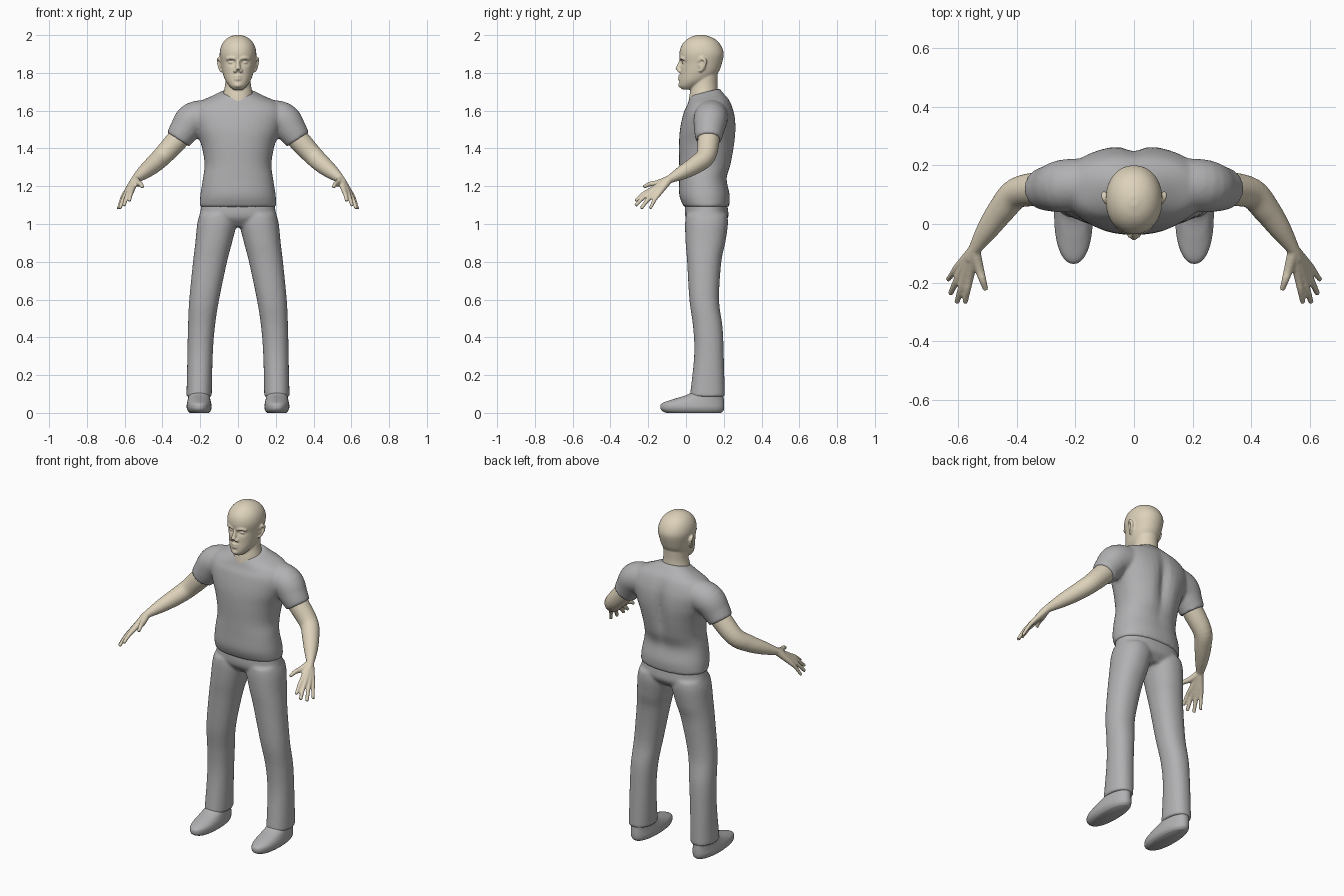
import bpy, bmesh, math
from math import cos, sin, exp, pi, radians
from mathutils import Vector, Matrix

if "Cube" in bpy.data.objects:
    bpy.data.objects.remove(bpy.data.objects["Cube"])

SEG = 40


def material(name, color):
    m = bpy.data.materials.new(name)
    m.use_nodes = True
    m.diffuse_color = color
    bsdf = m.node_tree.nodes["Principled BSDF"]
    bsdf.inputs["Base Color"].default_value = color
    bsdf.inputs["Roughness"].default_value = 0.8
    return m


skin = material("skin", (0.72, 0.64, 0.49, 1))
cloth = material("grey_cloth", (0.44, 0.44, 0.45, 1))


def spline(keys, steps=5):
    """Smooth interpolation through tuples of numbers."""
    out = []
    for i in range(len(keys) - 1):
        a, b, c, d = (keys[max(i - 1, 0)], keys[i], keys[i + 1],
                      keys[min(i + 2, len(keys) - 1)])
        for s in range(steps):
            t = s / steps
            out.append([q + t / 2 * (r - p + t * (2 * p - 5 * q + 4 * r - w
                        + t * (3 * (q - r) + w - p)))
                        for p, q, r, w in zip(a, b, c, d)])
    return out + [list(keys[-1])]


def skin_rings(bm, rings):
    loops = [[bm.verts.new(p) for p in ring] for ring in rings]
    for a, b in zip(loops, loops[1:]):
        for i in range(SEG):
            j = (i + 1) % SEG
            bm.faces.new((a[i], a[j], b[j], b[i]))
    bm.faces.new(loops[0])
    bm.faces.new(loops[-1])


def stack(bm, keys, side=1, power=2.0):
    """Level rings given as (z, centre x, half width, front y, back y)."""
    def sq(v):
        return math.copysign(abs(v) ** (2 / power), v)
    rings = []
    for z, x, rx, y0, y1 in spline(keys):
        rings.append([(side * (x + rx * sq(cos(2 * pi * i / SEG))),
                       (y0 + y1) / 2 + (y1 - y0) / 2 * sq(sin(2 * pi * i / SEG)), z)
                      for i in range(SEG)])
    skin_rings(bm, rings)


def limb(bm, keys, side=1):
    """Round tube through (x, y, z, radius)."""
    pts = spline(keys)
    pos = [Vector((side * p[0], p[1], p[2])) for p in pts]
    rings = []
    for i, p in enumerate(pts):
        way = pos[min(i + 1, len(pos) - 1)] - pos[max(i - 1, 0)]
        rot = way.to_track_quat('Z', 'Y').to_matrix()
        rings.append([pos[i] + rot @ Vector((p[3] * cos(2 * pi * k / SEG),
                                             p[3] * sin(2 * pi * k / SEG), 0))
                      for k in range(SEG)])
    skin_rings(bm, rings)


def ball(bm, centre, size):
    m = Matrix.Translation(centre) @ Matrix.Diagonal((*size, 1))
    bmesh.ops.create_uvsphere(bm, u_segments=20, v_segments=14, radius=1, matrix=m)


def finish(bm, name, mat, voxel=0, smooth=3):
    """Make the object; a voxel size fuses its overlapping pieces."""
    bmesh.ops.recalc_face_normals(bm, faces=bm.faces)
    me = bpy.data.meshes.new(name)
    bm.to_mesh(me)
    bm.free()
    ob = bpy.data.objects.new(name, me)
    bpy.context.collection.objects.link(ob)
    bpy.ops.object.select_all(action='DESELECT')
    ob.select_set(True)
    bpy.context.view_layer.objects.active = ob
    if voxel:
        r = ob.modifiers.new("fuse", 'REMESH')
        r.mode = 'VOXEL'
        r.voxel_size = voxel
        s = ob.modifiers.new("soften", 'SMOOTH')
        s.iterations = smooth
        for n in ("fuse", "soften"):
            bpy.ops.object.modifier_apply(modifier=n)
    ob.data.materials.clear()
    ob.data.materials.append(mat)
    bpy.ops.object.shade_smooth_by_angle(angle=radians(50))


# Shirt: torso with spine groove and dipped collar, plus sleeves
bm = bmesh.new()
stack(bm, [(1.09, 0, .203, -.012, .228), (1.15, 0, .2, -.035, .232),
           (1.24, 0, .186, -.036, .218), (1.32, 0, .177, -.036, .243),
           (1.42, 0, .195, -.037, .262), (1.5, 0, .225, -.032, .268),
           (1.58, 0, .245, -.015, .26), (1.64, 0, .215, .005, .235),
           (1.68, 0, .14, .015, .2), (1.708, 0, .088, .025, .178)], power=2.25)
for v in bm.verts:
    x, y, z = v.co
    if y > .12:
        v.co.y -= .028 * exp(-(x / .035) ** 2 - ((z - 1.45) / .15) ** 2)
    v.co.z += (y - .14) * .25 * min(max((z - 1.6) / .1, 0), 1)
for side in (1, -1):
    limb(bm, [(.13, .14, 1.575, .085), (.235, .13, 1.555, .09),
              (.285, .122, 1.495, .079), (.317, .12, 1.447, .069)], side)
finish(bm, "shirt", cloth, .009, 4)

# Trousers: hips fused with two legs
bm = bmesh.new()
stack(bm, [(1.14, 0, .188, .002, .212), (1.08, 0, .197, -.006, .222),
           (1.03, 0, .2, .0, .222), (.985, 0, .14, .04, .18)], power=2.25)
for side in (1, -1):
    stack(bm, [(1.05, .108, .095, .0, .218), (1.0, .112, .104, -.005, .222),
               (.9, .129, .097, -.002, .208), (.8, .148, .09, .006, .187),
               (.6, .179, .079, .018, .175), (.45, .194, .071, .038, .194),
               (.3, .201, .067, .043, .2), (.085, .206, .067, .02, .206)],
          side, 2.2)
finish(bm, "trousers", cloth, .009, 4)

# Head, neck and face
bm = bmesh.new()
stack(bm, [(1.712, 0, .025, -.02, .03), (1.73, 0, .045, -.034, .07),
           (1.76, 0, .067, -.035, .13), (1.8, 0, .081, -.031, .17),
           (1.85, 0, .09, -.03, .19), (1.9, 0, .097, -.035, .2),
           (1.94, 0, .09, -.026, .188), (1.97, 0, .072, -.004, .165),
           (1.99, 0, .046, .025, .132), (2.001, 0, .014, .062, .096)], power=2.1)
for v in bm.verts:
    x, y, z = v.co
    if y < .05:
        v.co.y += .017 * exp(-((abs(x) - .035) / .019) ** 2 - ((z - 1.856) / .014) ** 2)
stack(bm, [(1.62, 0, .085, .01, .18), (1.68, 0, .08, .018, .172),
           (1.74, 0, .068, .03, .166), (1.82, 0, .066, .04, .17)])
limb(bm, [(0, -.025, 1.87, .008), (0, -.036, 1.84, .011), (0, -.043, 1.815, .014)])
for z, r in ((1.782, .008), (1.768, .009)):
    limb(bm, [(-.026, -.024, z - .002, .004), (0, -.034, z, r), (.026, -.024, z - .002, .004)])
ball(bm, (0, -.028, 1.735), (.02, .013, .014))
for side in (1, -1):
    ball(bm, (side * .015, -.035, 1.81), (.01, .012, .009))
    ball(bm, (side * .035, -.01, 1.855), (.016, .011, .009))
    limb(bm, [(.012, -.028, 1.874, .008), (.036, -.024, 1.88, .009),
              (.06, -.008, 1.873, .008)], side)
    limb(bm, [(.088, .068, 1.86, .008), (.1, .085, 1.876, .009),
              (.103, .103, 1.86, .009), (.096, .09, 1.825, .008),
              (.086, .073, 1.808, .008)], side)
    ball(bm, (side * .089, .085, 1.842), (.008, .02, .028))
finish(bm, "head", skin, .005, 2)

# Arms and hands: each digit runs from the wrist so the palm fuses solid
wrist = (.545, -.09, 1.235, .021)
digits = [((.56, -.182, 1.182, .014), (.576, -.268, 1.122, .009)),
          ((.577, -.18, 1.172, .014), (.604, -.268, 1.097, .009)),
          ((.591, -.165, 1.162, .014), (.626, -.238, 1.082, .009)),
          ((.6, -.145, 1.158, .013), (.634, -.19, 1.08, .008)),
          ((.527, -.155, 1.215, .016), (.505, -.225, 1.195, .009))]
for side, label in ((1, "left"), (-1, "right")):
    bm = bmesh.new()
    limb(bm, [(.25, .125, 1.53, .055), (.32, .12, 1.447, .058),
              (.4, .105, 1.36, .052), (.45, .05, 1.313, .047),
              (.5, -.02, 1.272, .037), wrist, (.557, -.12, 1.215, .02)], side)
    for knuckle, tip in digits:
        bend = [(a + b) / 2 for a, b in zip(knuckle, tip)]
        bend[2] += .007
        limb(bm, [wrist, knuckle, bend, tip], side)
    finish(bm, label + "_arm", skin, .005, 2)

    # Shoe
    bm = bmesh.new()
    stack(bm, [(0, .205, .05, -.105, .185), (.012, .205, .061, -.128, .198),
               (.03, .206, .066, -.136, .202), (.052, .206, .064, -.125, .202),
               (.075, .206, .059, -.06, .2), (.1, .206, .055, .015, .197),
               (.14, .206, .045, .06, .185)], side, 2.2)
    finish(bm, label + "_shoe", cloth)
